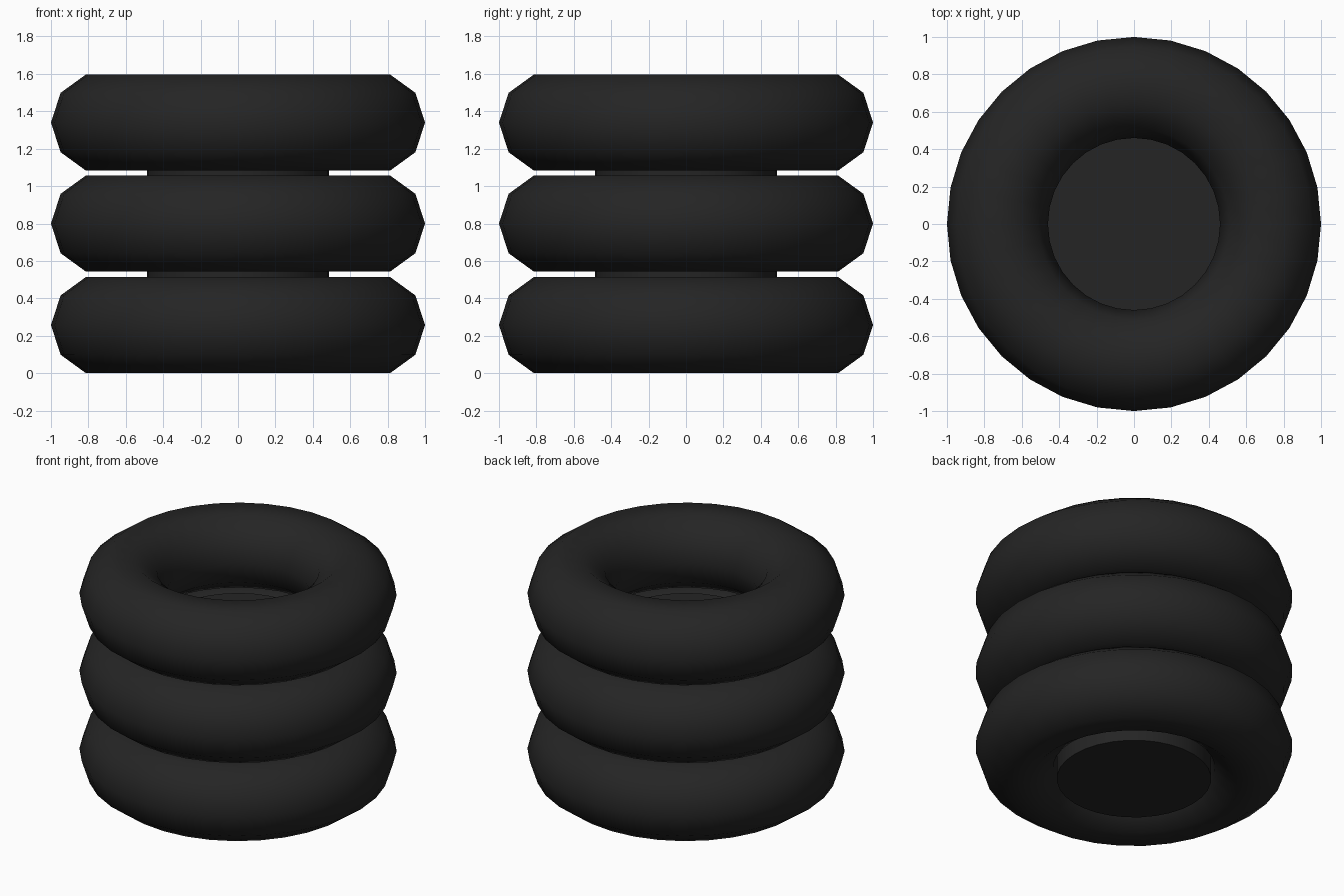
import bpy, math

if "Cube" in bpy.data.objects:
    bpy.data.objects.remove(bpy.data.objects["Cube"])

# one dark rubber colour for everything
rubber = bpy.data.materials.new("black rubber")
rubber.diffuse_color = (0.018, 0.018, 0.018, 1)
rubber.use_nodes = True
rubber.node_tree.nodes["Principled BSDF"].inputs["Base Color"].default_value = rubber.diffuse_color

def finish(name, angle):
    ob = bpy.context.object
    ob.name = name
    ob.data.materials.append(rubber)
    bpy.ops.object.shade_smooth_by_angle(angle=math.radians(angle))
    return ob

# three stacked tyres with a ten-sided cross-section
for i, z in enumerate((0.257, 0.80, 1.34)):
    bpy.ops.mesh.primitive_torus_add(
        major_segments=32, minor_segments=10,
        major_radius=0.73, minor_radius=0.27, location=(0, 0, z))
    finish(f"tyre_{i + 1}", 60)

# core plug filling the hole up to just above the middle tyre
bottom, top = 0.02, 1.12
bpy.ops.mesh.primitive_cylinder_add(
    vertices=32, radius=0.487, depth=top - bottom,
    location=(0, 0, (bottom + top) / 2))
finish("core_plug", 40)
